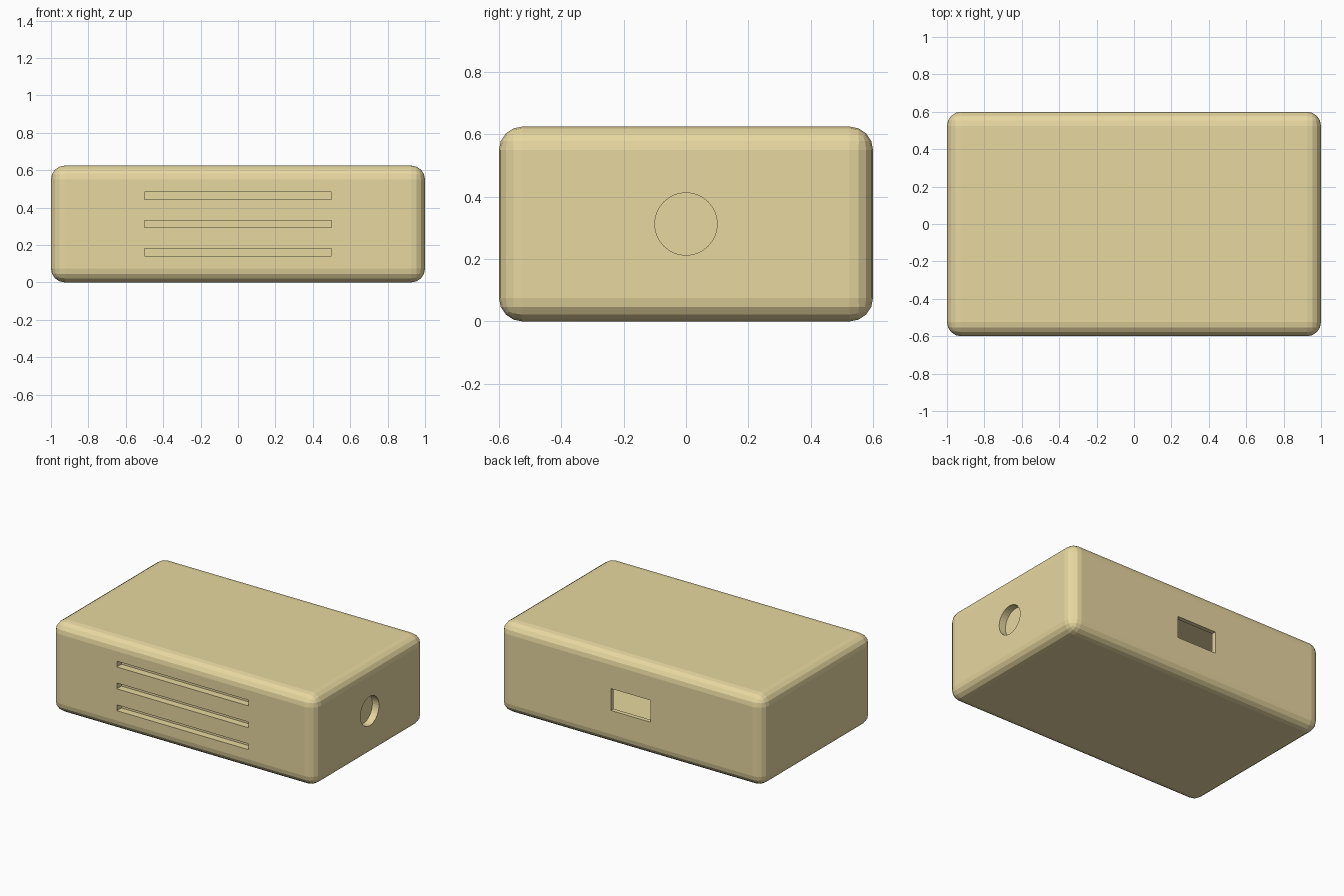
import bpy
import math

if "Cube" in bpy.data.objects:
    bpy.data.objects.remove(bpy.data.objects["Cube"])

W, D, H = 2.0, 1.2, 0.625
MID = H / 2


def box(name, size, loc):
    bpy.ops.mesh.primitive_cube_add(size=1, location=loc)
    ob = bpy.context.object
    ob.name = name
    ob.scale = size
    bpy.ops.object.transform_apply(location=False, rotation=False, scale=True)
    return ob


# Rounded enclosure body
body = box("enclosure_body", (W, D, H), (0, 0, MID))
bevel = body.modifiers.new("rounded_edges", 'BEVEL')
bevel.width = 0.075
bevel.segments = 4

cutters = []

# Inner cavity behind the rear port
cutters.append(box("cavity_cutter", (1.8, 1.02, 0.525), (0, 0.06, MID)))

# Three vent slots in the front
for i in (-1, 0, 1):
    cutters.append(box(f"vent_slot_cutter_{i + 2}", (1.0, 0.1, 0.04),
                       (0, -D / 2, MID + 0.15 * i)))

# Rectangular port in the back, opening into the cavity
cutters.append(box("rear_port_cutter", (0.3, 0.2, 0.15), (0, D / 2, MID)))

# Round socket in the right side
bpy.ops.mesh.primitive_cylinder_add(vertices=32, radius=0.1, depth=0.1,
                                    location=(W / 2, 0, MID),
                                    rotation=(0, math.pi / 2, 0))
socket = bpy.context.object
socket.name = "round_socket_cutter"
cutters.append(socket)

for cutter in cutters:
    cut = body.modifiers.new(cutter.name, 'BOOLEAN')
    cut.operation = 'DIFFERENCE'
    cut.solver = 'EXACT'
    cut.object = cutter

# Apply the cuts, then drop the cutters
bpy.ops.object.select_all(action='DESELECT')
body.select_set(True)
bpy.context.view_layer.objects.active = body
for mod in list(body.modifiers):
    bpy.ops.object.modifier_apply(modifier=mod.name)
for cutter in cutters:
    bpy.data.objects.remove(cutter, do_unlink=True)

# Sand coloured plastic
mat = bpy.data.materials.new("sand_plastic")
mat.diffuse_color = (0.8, 0.68, 0.35, 1)
mat.use_nodes = True
mat.node_tree.nodes["Principled BSDF"].inputs["Base Color"].default_value = mat.diffuse_color
body.data.materials.clear()
body.data.materials.append(mat)
